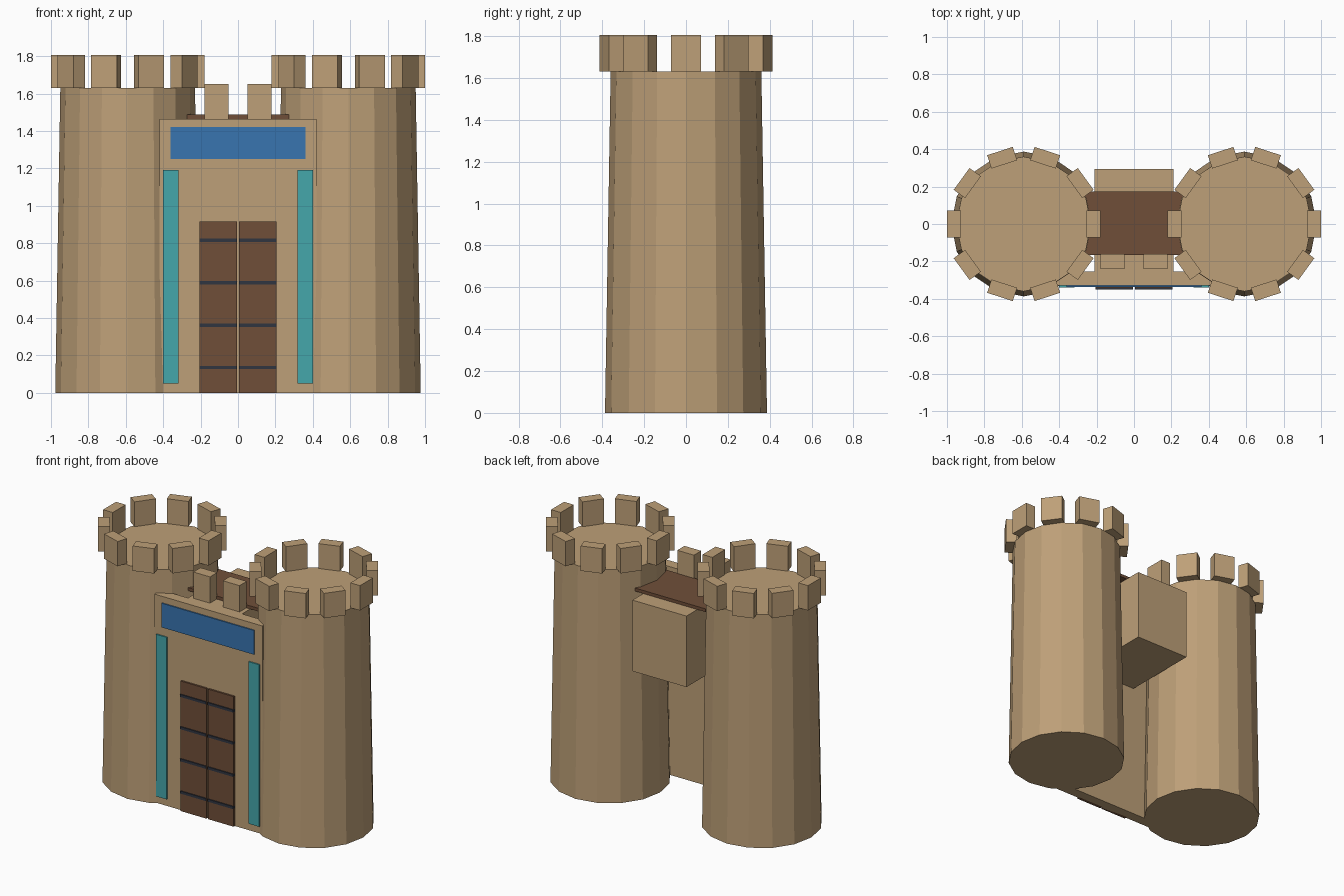
import bpy, bmesh, math
from mathutils import Matrix, Vector

if "Cube" in bpy.data.objects:
    bpy.data.objects.remove(bpy.data.objects["Cube"])


def material(name, rgb):
    # sRGB 0-255 to linear
    lin = [((c / 255 + 0.055) / 1.055) ** 2.4 for c in rgb]
    m = bpy.data.materials.new(name)
    m.diffuse_color = (*lin, 1)
    m.use_nodes = True
    m.node_tree.nodes["Principled BSDF"].inputs["Base Color"].default_value = m.diffuse_color
    return m


STONE = material("sandstone", (190, 160, 120))
WOOD = material("brown wood", (112, 79, 57))
IRON = material("dark iron", (48, 53, 64))
BLUE = material("blue panel", (56, 117, 176))
TEAL = material("teal banner", (69, 167, 171))


def finish(name, bm, mat):
    mesh = bpy.data.meshes.new(name)
    bm.to_mesh(mesh)
    bm.free()
    mesh.materials.append(mat)
    ob = bpy.data.objects.new(name, mesh)
    bpy.context.collection.objects.link(ob)
    return ob


def add_box(bm, lo, hi, transform=Matrix()):
    lo, hi = Vector(lo), Vector(hi)
    m = transform @ Matrix.Translation((lo + hi) / 2) @ Matrix.Diagonal((*(hi - lo), 1))
    bmesh.ops.create_cube(bm, size=1, matrix=m)


def box(name, mat, lo, hi):
    bm = bmesh.new()
    add_box(bm, lo, hi)
    return finish(name, bm, mat)


TOWER_X, TOWER_H = 0.59, 1.63
WALL_FRONT, WALL_BACK, WALL_TOP = -0.33, -0.255, 1.465

for side, s in (("left", -1), ("right", 1)):
    # Tapered sixteen-sided tower
    bm = bmesh.new()
    bmesh.ops.create_cone(bm, cap_ends=True, segments=16, radius1=0.387, radius2=0.36,
                          depth=TOWER_H, matrix=Matrix.Translation((s * TOWER_X, 0, TOWER_H / 2)))
    finish(f"{side}_tower", bm, STONE)

    # Ring of ten merlons overhanging the tower rim
    bm = bmesh.new()
    for i in range(10):
        turn = Matrix.Translation((s * TOWER_X, 0, 0)) @ Matrix.Rotation(i * math.tau / 10, 4, 'Z')
        add_box(bm, (0.335, -0.072, TOWER_H), (0.41, 0.072, 1.805), turn)
    finish(f"{side}_tower_merlons", bm, STONE)

    # Door leaf with four iron bands
    x0, x1 = sorted((s * 0.006, s * 0.206))
    box(f"{side}_door", WOOD, (x0, WALL_FRONT - 0.013, 0), (x1, WALL_FRONT + 0.01, 0.915))
    bm = bmesh.new()
    for z in (0.135, 0.362, 0.588, 0.815):
        add_box(bm, (x0, WALL_FRONT - 0.02, z - 0.009), (x1, WALL_FRONT, z + 0.009))
    finish(f"{side}_door_bands", bm, IRON)

    # Teal banner strip
    x0, x1 = sorted((s * 0.318, s * 0.402))
    box(f"{side}_banner", TEAL, (x0, WALL_FRONT - 0.009, 0.05), (x1, WALL_FRONT, 1.19))

    # Merlon above the gate
    x0, x1 = sorted((s * 0.05, s * 0.18))
    box(f"{side}_gate_merlon", STONE, (x0, -0.24, WALL_TOP - 0.005), (x1, -0.16, 1.65))

# Front gate wall and blue panel
box("gate_wall", STONE, (-0.42, WALL_FRONT, 0), (0.42, WALL_BACK, WALL_TOP))
box("blue_panel", BLUE, (-0.36, WALL_FRONT - 0.008, 1.25), (0.36, WALL_FRONT, 1.42))

# Raised block bridging the towers, with wooden walkway on top
box("bridge_block", STONE, (-0.21, WALL_BACK, 0.965), (0.21, 0.295, WALL_TOP))
box("walkway", WOOD, (-0.275, -0.165, WALL_TOP), (0.275, 0.175, 1.487))
